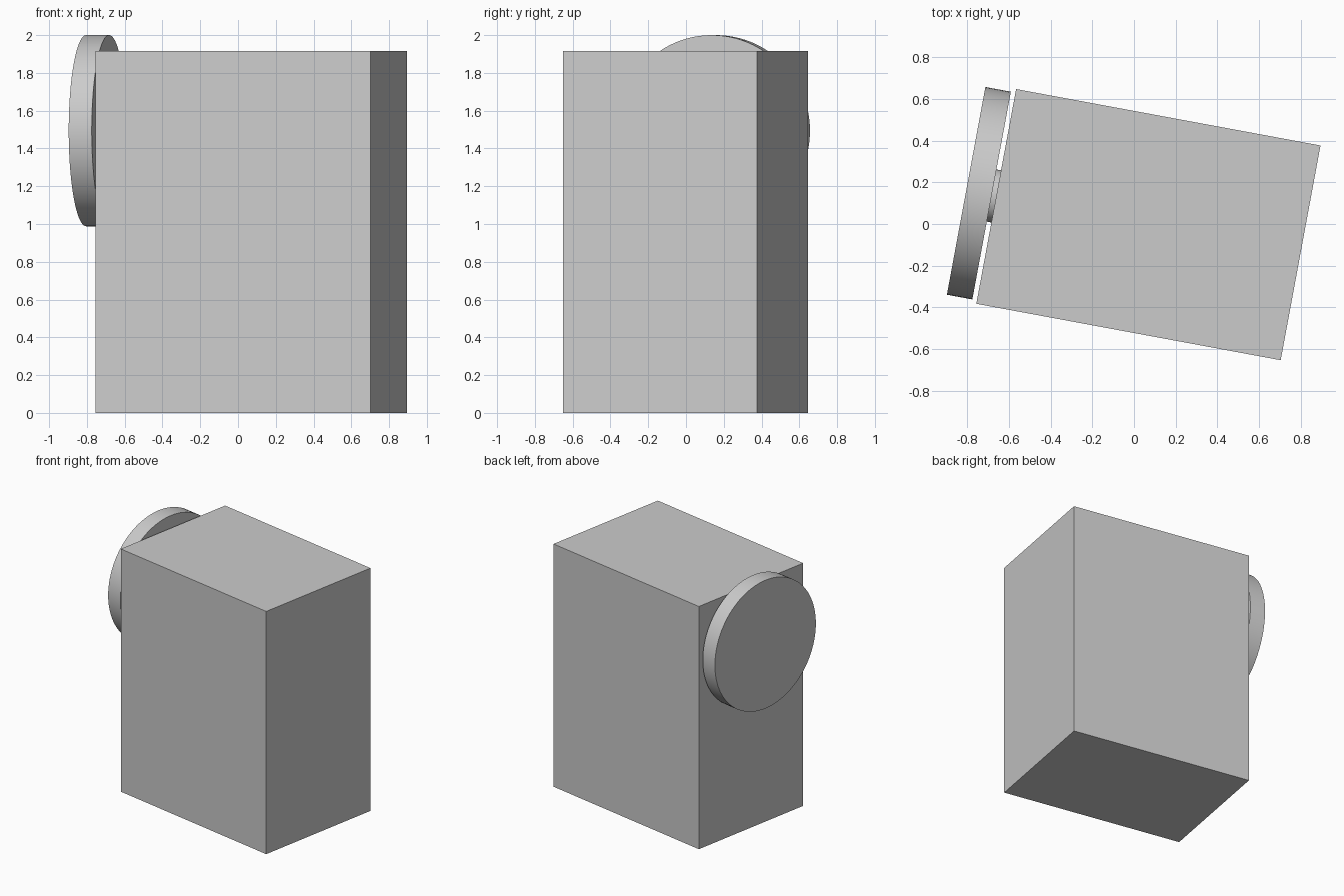
import bpy
from math import radians, pi
from mathutils import Matrix

cube = bpy.data.objects.get("Cube")
if cube:
    bpy.data.objects.remove(cube, do_unlink=True)

# Single plain grey
grey = bpy.data.materials.new("plain_grey")
grey.use_nodes = True
colour = (0.6, 0.6, 0.6, 1)
grey.diffuse_color = colour
grey.node_tree.nodes["Principled BSDF"].inputs["Base Color"].default_value = colour

# Whole model is turned slightly about the vertical
frame = Matrix.Translation((0.069, -0.003, 0)) @ Matrix.Rotation(radians(-10.5), 4, "Z")


def finish(name, local):
    ob = bpy.context.object
    ob.name = name
    ob.matrix_world = frame @ local
    ob.data.materials.append(grey)
    return ob


def disc(name, radius, x_min, x_max, z):
    bpy.ops.mesh.primitive_cylinder_add(vertices=96, radius=radius, depth=x_max - x_min)
    place = Matrix.Translation(((x_min + x_max) / 2, 0, z))
    finish(name, place @ Matrix.Rotation(pi / 2, 4, "Y"))
    bpy.ops.object.shade_smooth_by_angle(angle=radians(30))


# Main block
width, depth, height = 1.483, 1.046, 1.915
bpy.ops.mesh.primitive_cube_add(size=1)
body = finish("body", Matrix.Translation((0, 0, height / 2)))
body.data.transform(Matrix.Diagonal((width, depth, height, 1)))

# Side wheel and the short hub joining it to the block
disc("side_wheel", 0.506, -0.888, -0.764, 1.494)
disc("wheel_hub", 0.127, -0.77, -width / 2, 1.494)
